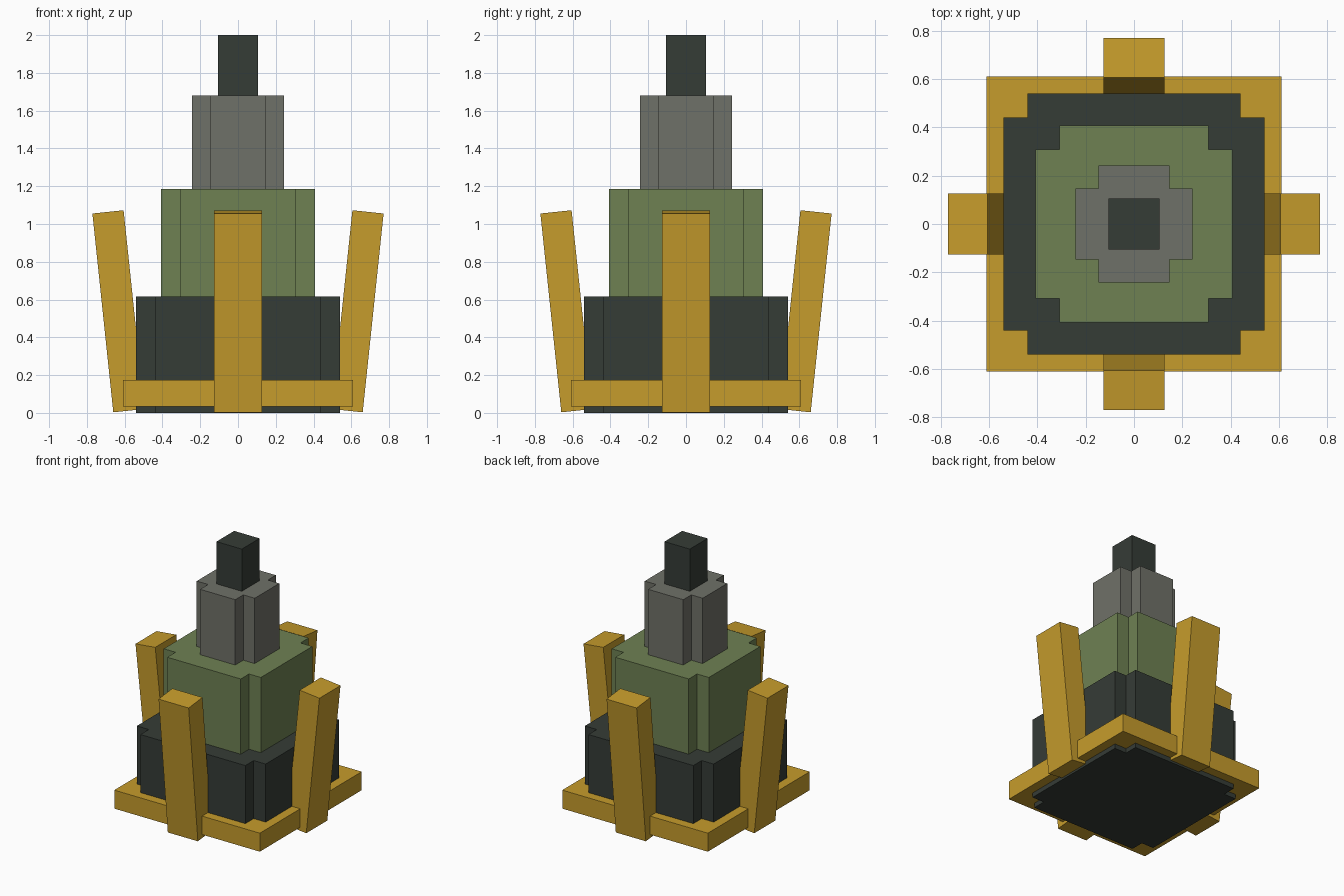
import bpy, bmesh, math
from mathutils import Matrix

if "Cube" in bpy.data.objects:
    bpy.data.objects.remove(bpy.data.objects["Cube"])


def material(name, color):
    m = bpy.data.materials.new(name)
    m.diffuse_color = (*color, 1)
    m.use_nodes = True
    m.node_tree.nodes["Principled BSDF"].inputs["Base Color"].default_value = m.diffuse_color
    return m


DARK = material("charcoal", (0.036, 0.045, 0.037))
GREEN = material("olive green", (0.157, 0.219, 0.086))
GREY = material("warm grey", (0.159, 0.164, 0.138))
YELLOW = material("ochre yellow", (0.565, 0.333, 0.025))


def finish(name, bm, mat):
    bmesh.ops.recalc_face_normals(bm, faces=bm.faces)
    me = bpy.data.meshes.new(name)
    bm.to_mesh(me)
    bm.free()
    me.materials.append(mat)
    ob = bpy.data.objects.new(name, me)
    bpy.context.collection.objects.link(ob)


def box(name, size, matrix, mat):
    bm = bmesh.new()
    bmesh.ops.create_cube(bm, size=1, matrix=matrix @ Matrix.Diagonal((*size, 1)))
    finish(name, bm, mat)


def notched_tier(name, outer, inner, z0, z1, mat):
    """Square block with a square notch cut from every corner."""
    bm = bmesh.new()
    corner = [(outer, -inner), (outer, inner), (inner, inner)]
    verts = []
    for k in range(4):
        c, s = round(math.cos(k * math.pi / 2)), round(math.sin(k * math.pi / 2))
        verts += [bm.verts.new((x * c - y * s, x * s + y * c, z0)) for x, y in corner]
    face = bm.faces.new(verts)
    top = bmesh.ops.extrude_face_region(bm, geom=[face], use_keep_orig=True)
    moved = [v for v in top["geom"] if isinstance(v, bmesh.types.BMVert)]
    bmesh.ops.translate(bm, vec=(0, 0, z1 - z0), verts=moved)
    finish(name, bm, mat)


# Stacked tower tiers
notched_tier("base_tier", 0.54, 0.44, 0, 0.615, DARK)
notched_tier("middle_tier", 0.407, 0.308, 0.615, 1.185, GREEN)
notched_tier("upper_tier", 0.243, 0.147, 1.185, 1.68, GREY)
box("top_post", (0.212, 0.212, 0.32), Matrix.Translation((0, 0, 1.84)), DARK)

# Square skirt around the foot
box("skirt", (1.22, 1.22, 0.14), Matrix.Translation((0, 0, 0.105)), YELLOW)

# Four outward-leaning buttresses, one per side
for k, side in enumerate(("right", "back", "left", "front")):
    place = (Matrix.Rotation(k * math.pi / 2, 4, 'Z')
             @ Matrix.Translation((0.633, 0, 0.538))
             @ Matrix.Rotation(math.radians(6), 4, 'Y'))
    box(side + "_buttress", (0.166, 0.252, 1.058), place, YELLOW)
